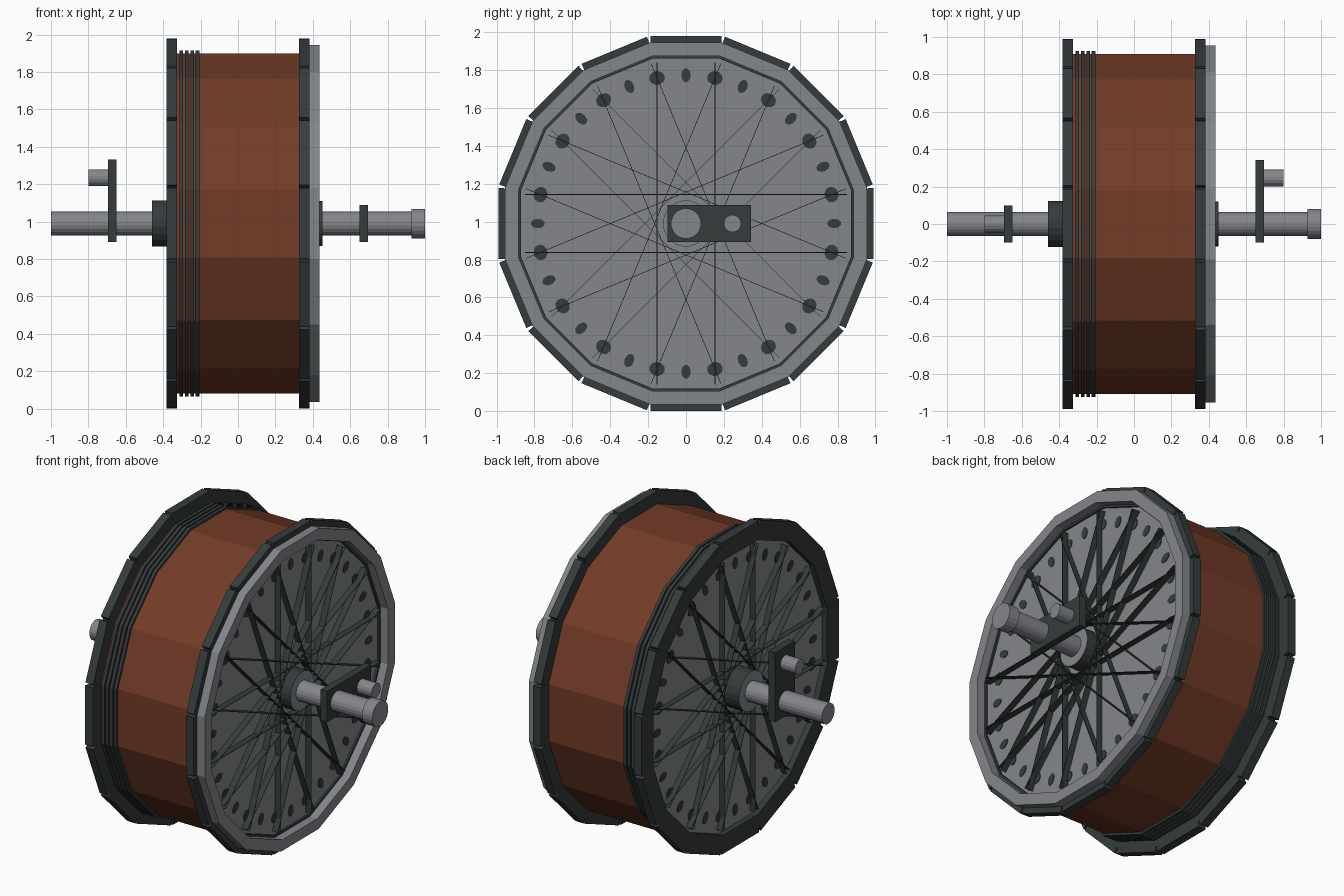
import bpy, bmesh
from math import pi, sin, cos, tan
from mathutils import Vector, Matrix

cube = bpy.data.objects.get("Cube")
if cube:
    bpy.data.objects.remove(cube)

SIDES = 16
STEP = 2 * pi / SIDES
CENTRE = Vector((0, 0, 0.99))


def material(name, rgb):
    m = bpy.data.materials.new(name)
    m.use_nodes = True
    m.diffuse_color = (*rgb, 1)
    m.node_tree.nodes["Principled BSDF"].inputs["Base Color"].default_value = (*rgb, 1)
    return m


brown = material("red brown", (0.17, 0.044, 0.02))
grey = material("steel grey", (0.23, 0.24, 0.26))
dark = material("dark iron", (0.036, 0.044, 0.044))


def finish(name, bm, *mats):
    bmesh.ops.recalc_face_normals(bm, faces=bm.faces)
    mesh = bpy.data.meshes.new(name)
    bm.to_mesh(mesh)
    bm.free()
    ob = bpy.data.objects.new(name, mesh)
    ob.location = CENTRE
    bpy.context.collection.objects.link(ob)
    for m in mats:
        mesh.materials.append(m)
    return ob


def polar(x, r, a):
    """Point on a circle around the axle, angle measured from the top."""
    return Vector((x, r * sin(a), r * cos(a)))


def add_prism(bm, loop, depth):
    """Extrude a closed outline along x."""
    face = bm.faces.new([bm.verts.new(p) for p in loop])
    out = bmesh.ops.extrude_face_region(bm, geom=[face])
    verts = [g for g in out["geom"] if isinstance(g, bmesh.types.BMVert)]
    bmesh.ops.translate(bm, verts=verts, vec=(depth, 0, 0))


def add_box(bm, size, matrix):
    bmesh.ops.create_cube(bm, size=1, matrix=matrix @ Matrix.Diagonal((*size, 1)))


def cylinder(name, x0, x1, r, mat, n=20, y=0, z=0, cap=None):
    bm = bmesh.new()
    loop = [polar(x0, r, (k + 0.5) * 2 * pi / n) + Vector((0, y, z)) for k in range(n)]
    add_prism(bm, loop, x1 - x0)
    ob = finish(name, bm, mat, cap or mat)
    if cap:
        for p in ob.data.polygons:
            p.material_index = int(abs(p.normal.x) > 0.9)
    return ob


def ring(name, x0, x1, outer, inner, mat):
    """Sixteen-sided ring; radii are measured to the flats."""
    bm = bmesh.new()
    k = 1 / cos(STEP / 2)
    profile = [(x0, inner), (x0, outer), (x1, outer), (x1, inner)]
    rows = [[bm.verts.new(polar(x, r * k, (i + 0.5) * STEP)) for x, r in profile]
            for i in range(SIDES)]
    for i in range(SIDES):
        a, b = rows[i], rows[(i + 1) % SIDES]
        for j in range(4):
            bm.faces.new((a[j], a[(j + 1) % 4], b[(j + 1) % 4], b[j]))
    return finish(name, bm, mat)


def rim_blocks(name, x0, x1):
    """Separate tread blocks with a gap at every corner."""
    bm = bmesh.new()
    for i in range(SIDES):
        turn = Matrix.Rotation(-i * STEP, 3, 'X')
        lo, hi = 0.95, 0.99
        wl, wh = lo * tan(STEP / 2) - 0.003, hi * tan(STEP / 2) - 0.01
        pts = [(-wl, lo), (-wh, hi), (wh, hi), (wl, lo)]
        add_prism(bm, [turn @ Vector((x0, y, z)) for y, z in pts], x1 - x0)
    return finish(name, bm, dark)


# Drum and winding bands
ring("drum", -0.34, 0.34, 0.91, 0.87, brown)
for i in range(4):
    x = -0.313 + i * 0.029
    ring(f"band_{i + 1}", x, x + 0.02, 0.924, 0.9, dark)

# Side plates, rims, spokes and rivets
for side, s, plate, lip in (("left", 1, 0.37, 0.41), ("right", -1, 0.345, 0.382)):
    x0, x1 = sorted((s * 0.327, s * 0.382))
    ring(side + "_rim", x0, x1, 0.955, 0.872, dark)
    rim_blocks(side + "_rim_blocks", x0, x1)
    cylinder(side + "_plate", s * (plate - 0.02), s * plate, 0.89, grey, SIDES)

    # Thin blade spokes run as chords past the hub
    bm = bmesh.new()
    reach = 0.785 * cos(3.5 * STEP)
    for i in range(SIDES):
        m = (Matrix.Rotation(-i * STEP, 4, 'X')
             @ Matrix.Translation((s * (plate + lip) / 2, reach, 0)))
        add_box(bm, (lip - plate, 0.003, 1.7), m)
    finish(side + "_spokes", bm, dark)

    # Oval rivets, with wider ones under the spoke ends
    bm = bmesh.new()
    for i in range(2 * SIDES):
        turn = Matrix.Rotation(-i * STEP / 2, 3, 'X')
        wide = 0.042 if i % 2 else 0.025
        loop = [turn @ Vector((s * plate, wide * cos(k * pi / 5),
                               0.783 + 0.037 * sin(k * pi / 5))) for k in range(10)]
        add_prism(bm, loop, s * 0.004)
    finish(side + "_rivets", bm, dark)

# Flange on one side only
ring("flange", 0.38, 0.435, 0.955, 0.885, grey)

# Hubs and axle
cylinder("left_hub", 0.36, 0.452, 0.122, dark, cap=grey)
cylinder("right_hub", -0.46, -0.34, 0.125, dark, cap=grey)
cylinder("axle", -1, 0.98, 0.064, grey)
cylinder("axle_cap", 0.928, 1, 0.08, grey)

# Cranks set a quarter turn apart, each with a pin
for side, s, y, z in (("left", 1, 1, 0), ("right", -1, 0, 1)):
    bm = bmesh.new()
    size = (0.046, 0.196 + 0.245 * y, 0.196 + 0.245 * z)
    add_box(bm, size, Matrix.Translation((s * 0.673, 0.1225 * y, 0.1225 * z)))
    finish(side + "_crank", bm, dark)
    cylinder(side + "_crank_pin", s * 0.68, s * 0.8, 0.046, grey, 16, 0.245 * y, 0.245 * z)
